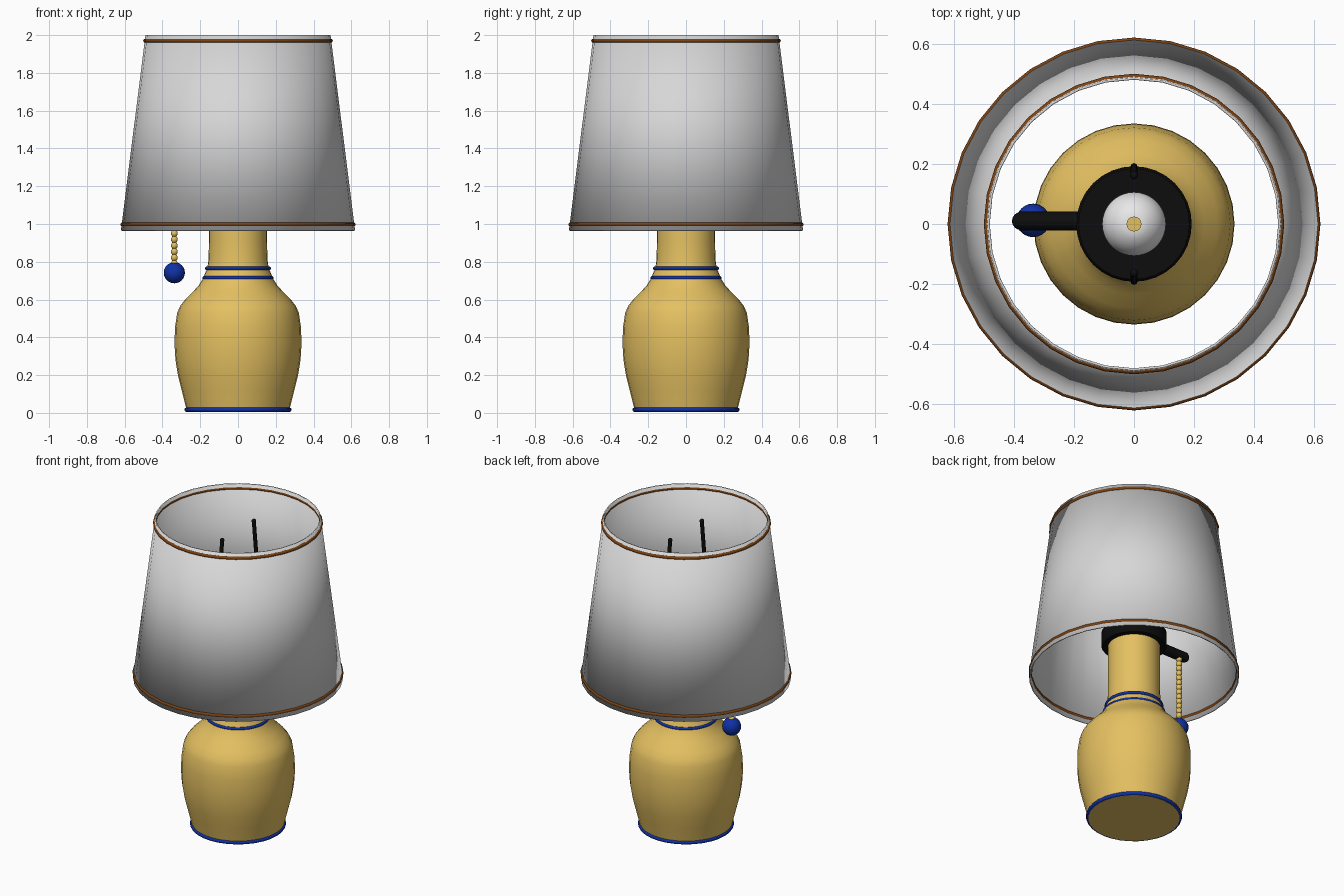
import bpy
import math
from mathutils import Vector

cube = bpy.data.objects.get("Cube")
if cube:
    bpy.data.objects.remove(cube, do_unlink=True)


def material(name, color):
    m = bpy.data.materials.new(name)
    m.use_nodes = True
    m.diffuse_color = (*color, 1)
    bsdf = next(n for n in m.node_tree.nodes if n.type == 'BSDF_PRINCIPLED')
    bsdf.inputs["Base Color"].default_value = (*color, 1)
    return m


YELLOW = material("ochre ceramic", (0.78, 0.53, 0.12))
BLUE = material("deep blue", (0.005, 0.03, 0.38))
WHITE = material("shade fabric", (0.68, 0.68, 0.68))
GLASS = material("bulb white", (0.8, 0.8, 0.8))
BROWN = material("brown trim", (0.2, 0.055, 0.006))
BLACK = material("black metal", (0.004, 0.004, 0.004))


def finish(obj, name, mat, angle=40):
    obj.name = name
    obj.data.materials.append(mat)
    bpy.ops.object.select_all(action='DESELECT')
    obj.select_set(True)
    bpy.context.view_layer.objects.active = obj
    bpy.ops.object.shade_smooth_by_angle(angle=math.radians(angle))
    return obj


def lathe(name, profile, mat, sides=32, caps=True):
    """Turn a (radius, height) profile, listed bottom to top, about z."""
    verts, faces = [], []
    for r, z in profile:
        for i in range(sides):
            a = math.tau * i / sides
            verts.append((r * math.cos(a), r * math.sin(a), z))
    for k in range(len(profile) - 1):
        for i in range(sides):
            j = (i + 1) % sides
            a, b = k * sides, (k + 1) * sides
            faces.append((a + i, a + j, b + j, b + i))
    if caps:
        faces.append(tuple(reversed(range(sides))))
        faces.append(tuple(range(len(verts) - sides, len(verts))))
    mesh = bpy.data.meshes.new(name)
    mesh.from_pydata(verts, [], faces)
    obj = bpy.data.objects.new(name, mesh)
    bpy.context.collection.objects.link(obj)
    return finish(obj, name, mat)


def ring(name, radius, thick, z, mat):
    bpy.ops.mesh.primitive_torus_add(major_segments=32, minor_segments=8,
                                     major_radius=radius, minor_radius=thick,
                                     location=(0, 0, z))
    return finish(bpy.context.object, name, mat, 60)


def ball(name, radius, loc, mat, segs=24):
    bpy.ops.mesh.primitive_uv_sphere_add(segments=segs, ring_count=segs // 2,
                                         radius=radius, location=loc)
    return finish(bpy.context.object, name, mat, 60)


def rod(name, points, radius, mat):
    """Round rod along a smooth path, converted to a mesh."""
    curve = bpy.data.curves.new(name, 'CURVE')
    curve.dimensions = '3D'
    curve.bevel_depth = radius
    curve.bevel_resolution = 2
    curve.resolution_u = 6
    curve.use_fill_caps = True
    spline = curve.splines.new('BEZIER')
    spline.bezier_points.add(len(points) - 1)
    for p, co in zip(spline.bezier_points, points):
        p.co = Vector(co)
        p.handle_left_type = p.handle_right_type = 'AUTO'
    obj = bpy.data.objects.new(name, curve)
    bpy.context.collection.objects.link(obj)
    bpy.ops.object.select_all(action='DESELECT')
    obj.select_set(True)
    bpy.context.view_layer.objects.active = obj
    bpy.ops.object.convert(target='MESH')
    return finish(bpy.context.object, name, mat, 50)


# Ceramic body with neck
lathe("lamp_body", [(0.27, 0.005), (0.278, 0.04), (0.298, 0.12), (0.318, 0.2),
                    (0.331, 0.28), (0.336, 0.36), (0.334, 0.45), (0.322, 0.53),
                    (0.307, 0.565), (0.28, 0.6), (0.235, 0.645), (0.208, 0.675),
                    (0.186, 0.71), (0.174, 0.74), (0.163, 0.765),
                    (0.156, 0.81), (0.154, 0.9), (0.154, 1.18)], YELLOW)
ring("base_ring", 0.272, 0.012, 0.017, BLUE)
ring("lower_neck_ring", 0.178, 0.011, 0.714, BLUE)
ring("upper_neck_ring", 0.164, 0.011, 0.765, BLUE)

# Black fitting, switch arm and the two prongs that hold the shade
lathe("socket_collar", [(0.185, 1.17), (0.193, 1.18), (0.193, 1.26),
                        (0.185, 1.27)], BLACK)
rod("switch_arm", [(-0.12, 0.01, 1.235), (-0.385, 0.01, 1.235)], 0.032, BLACK)
ball("switch_arm_end", 0.03, (-0.378, 0.01, 1.235), BLACK, 16)
for side, label in ((-1, "front"), (1, "back")):
    path = [(0, side * y, z) for y, z in
            ((0.165, 1.24), (0.188, 1.45), (0.189, 1.65), (0.163, 1.92))]
    rod(label + "_prong", path, 0.012, BLACK)
    ball(label + "_prong_tip", 0.014, path[-1], BLACK, 12)

# Bulb
profile = [(0.055, 1.26), (0.06, 1.32), (0.085, 1.38)]
for i in range(9):
    a = math.radians(-15 + 11 * i)
    profile.append((0.107 * math.cos(a), 1.45 + 0.107 * math.sin(a)))
lathe("bulb", profile, GLASS)
lathe("bulb_tip", [(0.025, 1.54), (0.025, 1.562)], YELLOW, 16)

# Pull chain
CHAIN = (-0.337, 0.012)
for i in range(14):
    ball("chain_bead", 0.0195, (*CHAIN, 0.79 + i * 0.032), YELLOW, 10)
ball("pull_knob", 0.056, (*CHAIN, 0.742), BLUE)

# Shade with trim
shade = lathe("shade", [(0.62, 0.965), (0.49, 2.0)], WHITE, caps=False)
wall = shade.modifiers.new("wall", 'SOLIDIFY')
wall.thickness = 0.008
wall.offset = -1
ring("shade_bottom_trim", 0.613, 0.01, 0.998, BROWN)
ring("shade_top_trim", 0.492, 0.01, 1.97, BROWN)
